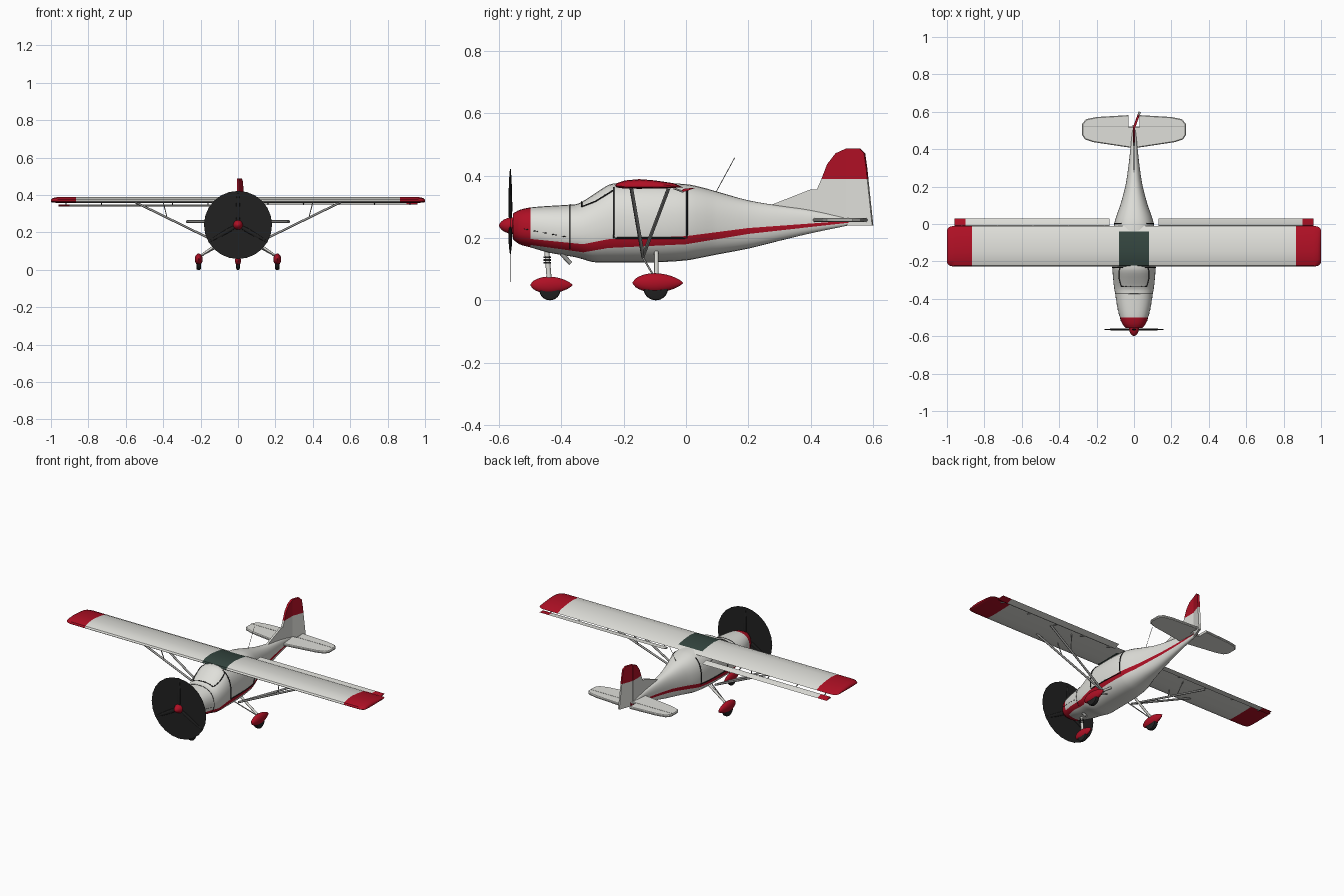
import bpy, bmesh
from math import sin, cos, asin, pi, radians
from mathutils import Vector, Matrix

if "Cube" in bpy.data.objects:
    bpy.data.objects.remove(bpy.data.objects["Cube"])


def material(name, *rgb):
    m = bpy.data.materials.new(name)
    m.use_nodes = True
    m.diffuse_color = (*rgb, 1)
    m.node_tree.nodes["Principled BSDF"].inputs["Base Color"].default_value = (*rgb, 1)
    return m


WHITE = material("warm white paint", .74, .74, .7)
RED = material("deep red paint", .43, .005, .018)
BLACK = material("black rubber", .015, .015, .015)
GLASS = material("dark green glass", .034, .06, .05)
METAL = material("grey metal", .33, .33, .32)


def finish(ob, angle=35):
    bpy.ops.object.select_all(action="DESELECT")
    ob.select_set(True)
    bpy.context.view_layer.objects.active = ob
    bpy.ops.object.shade_smooth_by_angle(angle=radians(angle))


def loft(name, rings, mats, pick=None, cut=None, matrix=None):
    """Skin closed rings and cap both ends; pick(face centre) gives the material."""
    bm = bmesh.new()
    rows = [[bm.verts.new(p) for p in ring] for ring in rings]
    for a, b in zip(rows, rows[1:]):
        for k in range(len(a)):
            j = (k + 1) % len(a)
            bm.faces.new((a[k], a[j], b[j], b[k]))
    bm.faces.new(rows[0])
    bm.faces.new(rows[-1])
    if cut:
        bmesh.ops.bisect_plane(bm, geom=bm.verts[:] + bm.edges[:] + bm.faces[:],
                               plane_co=cut[0], plane_no=cut[1])
    bmesh.ops.recalc_face_normals(bm, faces=bm.faces)
    if pick:
        for f in bm.faces:
            f.material_index = pick(f.calc_center_median())
    if matrix:
        bm.transform(matrix)
    me = bpy.data.meshes.new(name)
    bm.to_mesh(me)
    bm.free()
    for m in mats:
        me.materials.append(m)
    ob = bpy.data.objects.new(name, me)
    bpy.context.collection.objects.link(ob)
    finish(ob)
    return ob


def tube(name, points, radius, mat):
    cu = bpy.data.curves.new(name, "CURVE")
    cu.dimensions = "3D"
    cu.bevel_depth, cu.bevel_resolution, cu.use_fill_caps = radius, 2, True
    sp = cu.splines.new("POLY")
    sp.points.add(len(points) - 1)
    for p, co in zip(sp.points, points):
        p.co = (*co, 1)
    cu.materials.append(mat)
    ob = bpy.data.objects.new(name, cu)
    bpy.context.collection.objects.link(ob)
    bpy.ops.object.select_all(action="DESELECT")
    ob.select_set(True)
    bpy.context.view_layer.objects.active = ob
    bpy.ops.object.convert(target="MESH")
    return ob


def spindle(name, stations, cx, cz, wide, high, mat):
    """Round body along y from (y, radius) stations."""
    return loft(name, [[(cx + wide * r * cos(k * pi / 12), y, cz + high * r * sin(k * pi / 12))
                        for k in range(24)] for y, r in stations], [mat])


def cylinder_x(name, loc, radius, depth, mat):
    prof = [(-.5, .75), (-.4, .95), (-.2, 1), (.2, 1), (.4, .95), (.5, .75)]
    return loft(name, [[(loc[0] + depth * d, loc[1] + radius * r * cos(k * pi / 16),
                         loc[2] + radius * r * sin(k * pi / 16)) for k in range(32)]
                       for d, r in prof], [mat])


# Fuselage stations: y, bottom, top, half width
BODY = [(-.555, .195, .279, .045), (-.535, .18, .29, .062), (-.5, .17, .298, .075),
        (-.44, .153, .303, .09), (-.375, .142, .307, .1), (-.345, .136, .311, .106),
        (-.3, .123, .338, .111), (-.25, .121, .37, .115), (-.22, .121, .376, .116),
        (-.1, .122, .377, .115), (0, .128, .373, .106), (.05, .137, .363, .092),
        (.1, .147, .349, .074), (.2, .166, .321, .047), (.3, .191, .304, .031),
        (.4, .215, .29, .02), (.53, .242, .262, .008)]
STRIPE = [(-.6, .19, .21), (-.5, .178, .197), (-.33, .154, .18), (-.25, .168, .196),
          (0, .18, .206), (.2, .213, .232), (.53, .25, .256)]
POWER = 2.4


def body(y):
    """Smoothly interpolated bottom, top and half width."""
    n = len(BODY)
    i = max([k for k in range(n - 1) if BODY[k][0] <= y] or [0])
    a, b = BODY[i], BODY[i + 1]
    h = b[0] - a[0]
    t = min(max((y - a[0]) / h, 0), 1)
    out = []
    for c in (1, 2, 3):
        def slope(k):
            p, q = BODY[max(k - 1, 0)], BODY[min(k + 1, n - 1)]
            return (q[c] - p[c]) / (q[0] - p[0]) * h
        out.append(a[c] + (b[c] - a[c]) * t * t * (3 - 2 * t)
                   + t * (1 - t) * ((1 - t) * slope(i) - t * slope(i + 1)))
    return out


def stripe(y):
    for a, b in zip(STRIPE, STRIPE[1:]):
        if y <= b[0]:
            break
    t = (y - a[0]) / (b[0] - a[0])
    return [a[c] + (b[c] - a[c]) * t for c in (1, 2)]


def level(y, z):
    lo, hi, _ = body(y)
    mid = lo + (hi - lo) * .45
    t = (z - mid) / (hi - mid if z > mid else mid - lo)
    return min(max(t, -1), 1)


def skin_x(y, z):
    return body(y)[2] * (1 - abs(level(y, z)) ** POWER) ** (1 / POWER)


def half_section(y, zones):
    """Points up the +x side; zones are (z from, z to, steps)."""
    lo, hi, w = body(y)
    mid = lo + (hi - lo) * .45
    pts = []
    for z0, z1, steps in zones:
        a0, a1 = asin(level(y, z0)), asin(level(y, z1))
        for k in range(steps):
            s = sin(a0 + (a1 - a0) * k / steps)
            z = mid + s * (hi - mid if s > 0 else mid - lo)
            pts.append(Vector((w * max(1 - abs(s) ** POWER, 0) ** (1 / POWER), y, z)))
    return pts + [Vector((0, y, hi))]


def flip(p):
    return Vector((-p[0], p[1], p[2]))


rings = []
ys = [a[0] + (b[0] - a[0]) * k / 3 for a, b in zip(BODY, BODY[1:]) for k in range(3)] + [BODY[-1][0]]
for y in ys:
    lo, hi, w = body(y)
    s0, s1 = stripe(y)
    side = half_section(y, [(lo, s0, 5), (s0, s1, 2), (s1, hi, 10)])
    rings.append(side + [flip(p) for p in side[-2:0:-1]])
loft("fuselage", rings, [WHITE, RED],
     lambda c: int(c.y < -.5 or stripe(c.y)[0] < c.z < stripe(c.y)[1]))

# Panel seams lying on the fuselage skin
for y, z, r in ((-.372, .165, .0015), (-.335, .3, .0025)):
    arc = half_section(y, [(z, body(y)[1], 12)])
    tube("nose_seam", arc + [flip(p) for p in arc[-2::-1]], r, BLACK)
SEAMS = [("door_frame", [(-.232, .362), (-.232, .2), (.003, .2), (.003, .352)], .003),
         ("windshield_edge", [(-.335, .3), (-.29, .318), (-.235, .352)], .0025)]
SEAMS += [("cowl_latch", [(y, .13 - y * .19), (y + .014, .13 - y * .19 - .002)], .0012)
          for y in (-.52, -.49, -.46, -.43, -.4)]
for name, pts, r in SEAMS:
    path = [Vector(a).lerp(Vector(b), k / 10) for a, b in zip(pts, pts[1:]) for k in range(10)]
    path.append(Vector(pts[-1]))
    for s in (1, -1):
        tube(name, [(s * skin_x(*p), p[0], p[1]) for p in path], r, BLACK)

# Propeller, spinner and cowl inlets
spindle("spinner", [(-.6, .1), (-.594, .45), (-.583, .75), (-.57, .93), (-.55, 1)], 0, .24, .027, .027, RED)
spindle("propeller_disc", [(-.5645, 1), (-.5635, 1)], 0, .24, .182, .182, BLACK)
for k in range(3):
    turn = Matrix.Translation((0, -.564, .24)) @ Matrix.Rotation(k * 2 * pi / 3, 4, "Y")
    loft("propeller_blade", [[(.012 * r * cos(j * pi / 6), .0065 * r * sin(j * pi / 6), z)
                              for j in range(12)]
                             for z, r in ((.01, .6), (.05, 1), (.1, .9), (.15, .6), (.182, .2))],
         [BLACK], matrix=turn)
for s in (1, -1):
    spindle("cowl_inlet", [(-.557, 1), (-.554, 1)], s * .029, .245, .01, .014, BLACK)

# Wing: one airfoil lofted across the span, glazed over the cabin
AIRFOIL = [(-.228, .367), (-.222, .376), (-.195, .385), (-.15, .389), (-.1, .385), (-.04, .376),
           (-.01, .363), (-.05, .36), (-.15, .358), (-.2, .359), (-.222, .362)]
TIP = [(.08, 1, 1), (.866, 1, 1), (.96, 1, 1), (.982, .97, .9), (.995, .89, .65), (1, .8, .3)]
span = [(-x, c, t) for x, c, t in TIP[::-1]] + TIP


def wing_colour(c):
    if abs(c.x) > .866:
        return 1
    return 2 if abs(c.x) < .08 and c.y < -.04 else 0


loft("wing", [[(x, -.119 + (y + .119) * c, .366 + (z - .366) * t) for y, z in AIRFOIL]
              for x, c, t in span], [WHITE, RED, GLASS], wing_colour)

# Flaperons, struts and main gear on both sides
FLAP = [(0, 0), (.006, .005), (.018, .005), (.044, 0), (.018, -.003), (.006, -.004)]
for s, side in ((1, "left"), (-1, "right")):
    tilt = Matrix.Translation((0, -.014, .348 + s * .003)) @ Matrix.Rotation(radians(s * 10 + 2), 4, "X")
    loft(side + "_flaperon", [[(s * x, y, z) for y, z in FLAP] for x in (.13, .9, .96)],
         [WHITE, RED], lambda c: int(abs(c.x) > .9), matrix=tilt)
    for x in (.16, .35, .54, .73, .92):
        tube("flaperon_bracket", [(s * x, -.04, .36), (s * x, -.008, .348)], .003, METAL)
    foot = Vector((s * .1, -.138, .142))
    for y in (-.176, -.055):
        top = Vector((s * .55, y, .362))
        tube(side + "_wing_strut", [foot, top], .006, METAL)
        tube(side + "_jury_strut", [foot.lerp(top, .62), (s * .4, y, .362)], .0025, METAL)
    tube(side + "_gear_leg", [(s * .08, -.095, .16), (s * .205, -.095, .07)], .007, WHITE)
    tube(side + "_gear_brace", [(s * .075, -.14, .14), (s * .2, -.1, .072)], .003, METAL)


def pant(name, x, y0, y1, z, wide, high):
    spindle(name, [(y0 + (y1 - y0) * k / 16, max(sin(pi * (k / 16) ** .85), .01) ** .65)
                   for k in range(17)], x, z, wide, high, RED)


for x, name in ((.21, "left"), (-.21, "right")):
    pant(name + "_wheel_pant", x, -.172, -.01, .056, .021, .031)
    cylinder_x(name + "_wheel", (x, -.097, .04), .04, .026, BLACK)

# Nose gear
pant("nose_wheel_pant", 0, -.5, -.365, .049, .016, .027)
cylinder_x("nose_wheel", (0, -.437, .034), .034, .02, BLACK)
tube("nose_strut", [(0, -.437, .04), (0, -.447, .16)], .008, WHITE)
for z in (.118, .127, .136):
    tube("nose_spring", [(0, -.446, z), (0, -.446, z + .005)], .012, BLACK)
tube("exhaust_pipe", [(.03, -.4, .15), (.03, -.37, .118)], .007, METAL)
tube("antenna", [(0, .095, .345), (0, .157, .459)], .0012, METAL)

# Fin and rudder: flat plates split into white below and red above
FIN = [(.25, .3), (.28, .309), (.4, .356), (.42, .356), (.435, .39), (.453, .437), (.48, .472),
       (.515, .488), (.515, .24), (.4, .25)]
RUDDER = [(0, .488), (.045, .488), (.062, .472), (.07, .42), (.073, .39), (.09, .24), (0, .24)]
SPLIT = ((0, 0, .39), (0, 0, 1))
for name, pts, turn in (("fin", FIN, None), ("rudder", RUDDER, Matrix.Translation((0, .515, 0))
                                             @ Matrix.Rotation(radians(-20), 4, "Z"))):
    loft(name, [[(x, y, z) for y, z in pts] for x in (-.006, .006)], [WHITE, RED],
         lambda c: int(c.z > .39), SPLIT, turn)

# Tailplane halves with an elevator seam
TAIL = [(0, .405), (.22, .438), (.262, .452), (.278, .475), (.278, .535), (.258, .56), (.2, .572),
        (.03, .582), (.03, .52), (0, .52)]
for s, side in ((1, "left"), (-1, "right")):
    loft(side + "_tailplane", [[(s * (x - d * (x > .1)), y + (d if y < .5 else -d), z) for x, y in TAIL]
                               for z, d in ((.251, .004), (.255, 0), (.261, 0), (.265, .004))], [WHITE])
    tube("elevator_seam", [(s * .03, .52, .265), (s * .275, .52, .265)], .001, METAL)
